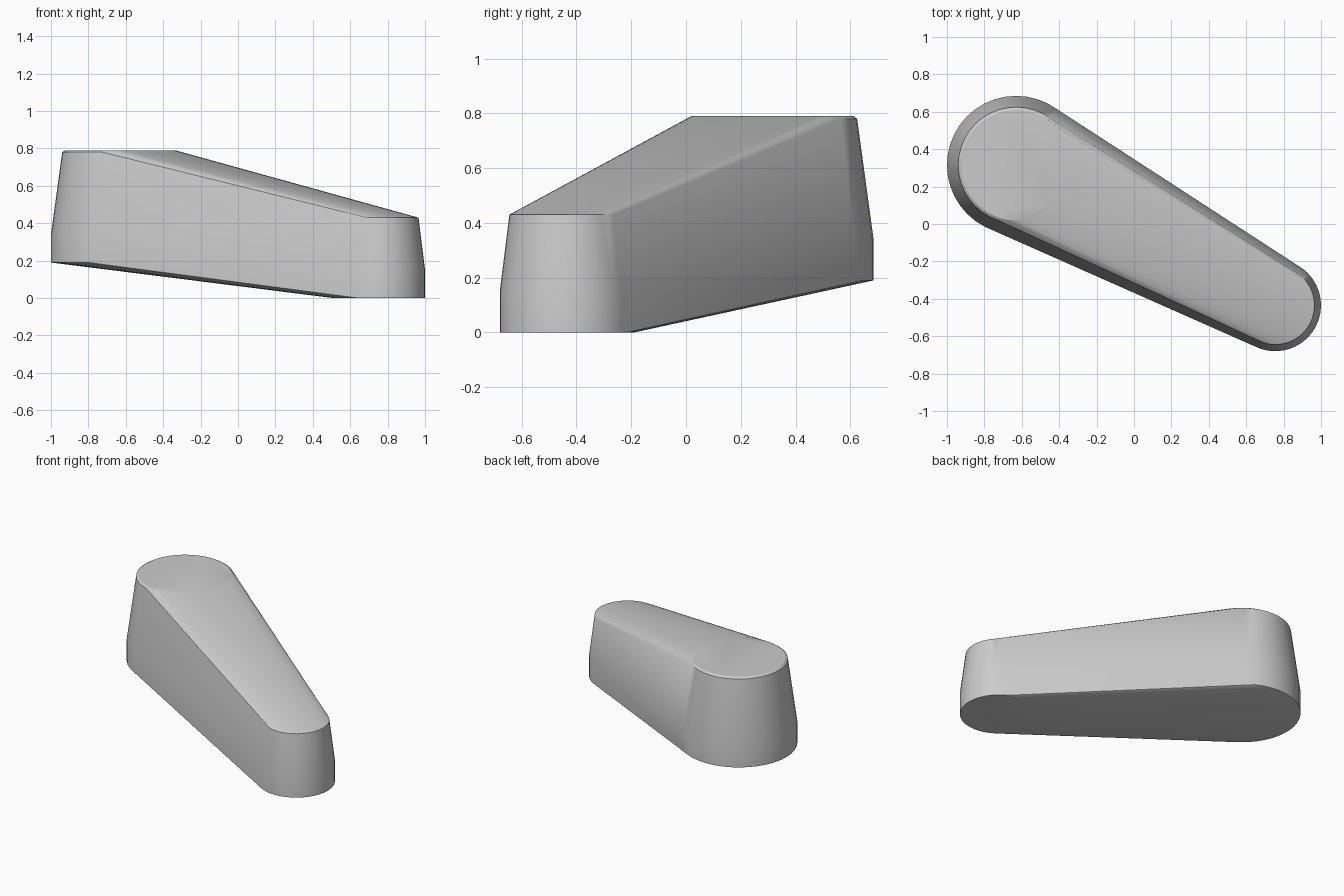
import bpy, bmesh, math

cube = bpy.data.objects.get("Cube")
if cube:
    bpy.data.objects.remove(cube, do_unlink=True)

SEGMENTS = 40

# One plain grey for the whole body
grey = bpy.data.materials.new("light grey")
grey.use_nodes = True
colour = (0.6, 0.6, 0.6, 1)
grey.diffuse_color = colour
grey.node_tree.nodes["Principled BSDF"].inputs["Base Color"].default_value = colour

# Each end is a stack of rings: (radius, height)
TALL_END = ((-0.63, 0.315), ((0.37, 0.19), (0.37, 0.34), (0.31, 0.78), (0.295, 0.79)))
LOW_END = ((0.755, -0.435), ((0.245, 0.0), (0.245, 0.15), (0.21, 0.43)))

bm = bmesh.new()
for (cx, cy), rings in (TALL_END, LOW_END):
    for radius, z in rings:
        for i in range(SEGMENTS):
            a = math.tau * i / SEGMENTS
            bm.verts.new((cx + radius * math.cos(a), cy + radius * math.sin(a), z))

# Stretch a taut skin round both ends
hull = bmesh.ops.convex_hull(bm, input=bm.verts)
unused = {g for g in hull["geom_interior"] + hull["geom_unused"]
          if isinstance(g, bmesh.types.BMVert)}
bmesh.ops.delete(bm, geom=list(unused), context="VERTS")
bmesh.ops.dissolve_limit(bm, angle_limit=math.radians(0.5), verts=bm.verts, edges=bm.edges)
bmesh.ops.recalc_face_normals(bm, faces=bm.faces)

mesh = bpy.data.meshes.new("tapered_body")
bm.to_mesh(mesh)
bm.free()
mesh.materials.append(grey)
body = bpy.data.objects.new("tapered_body", mesh)
bpy.context.collection.objects.link(body)

# Smooth round the ends, crisp along the rims
bpy.ops.object.select_all(action="DESELECT")
body.select_set(True)
bpy.context.view_layer.objects.active = body
bpy.ops.object.shade_smooth_by_angle(angle=math.radians(30))
